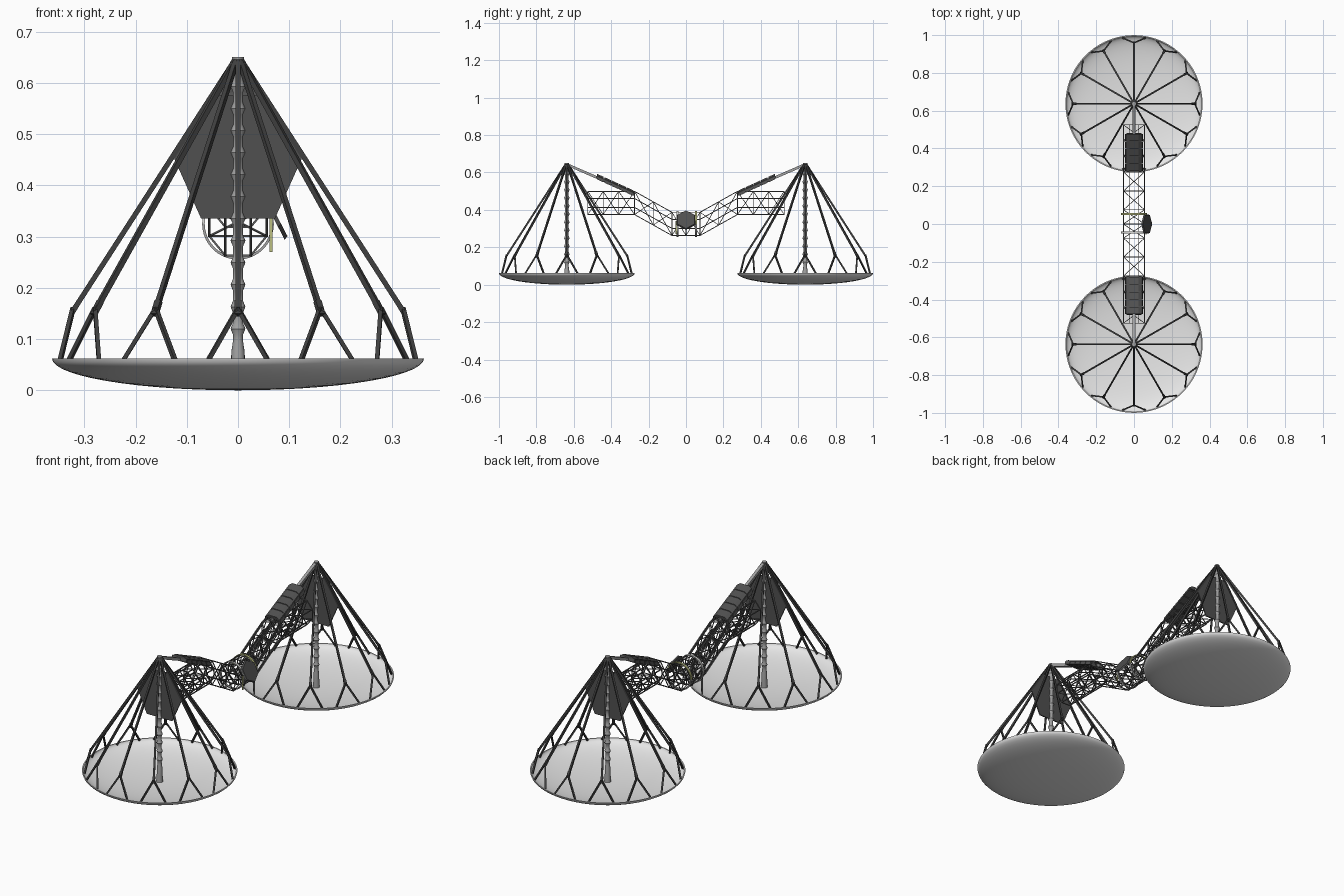
import bpy, bmesh, math
from mathutils import Vector, Matrix

if "Cube" in bpy.data.objects:
    bpy.data.objects.remove(bpy.data.objects["Cube"])

def mat(name, c):
    m = bpy.data.materials.new(name)
    m.diffuse_color = (*c, 1)
    m.use_nodes = True
    m.node_tree.nodes["Principled BSDF"].inputs["Base Color"].default_value = m.diffuse_color
    return m

DISH = mat("pale grey", (0.80, 0.80, 0.80))
STRUT = mat("near black", (0.05, 0.05, 0.05))
PANEL = mat("charcoal", (0.08, 0.08, 0.08))
TRUSS = mat("dark grey", (0.12, 0.12, 0.12))
METAL = mat("mid grey", (0.36, 0.36, 0.36))
YELLOW = mat("olive yellow", (0.50, 0.52, 0.22))
PALE = mat("ring grey", (0.70, 0.70, 0.68))

def finish(name, bm, mats, smooth=False):
    bmesh.ops.recalc_face_normals(bm, faces=bm.faces)
    me = bpy.data.meshes.new(name)
    bm.to_mesh(me)
    bm.free()
    ob = bpy.data.objects.new(name, me)
    bpy.context.collection.objects.link(ob)
    for m in mats:
        me.materials.append(m)
    if smooth:
        bpy.ops.object.select_all(action='DESELECT')
        ob.select_set(True)
        bpy.context.view_layer.objects.active = ob
        bpy.ops.object.shade_smooth_by_angle(angle=math.radians(40))
    return ob

def beam(bm, a, b, w, h=None):
    """Box from a to b, w wide and h deep."""
    a, b = Vector(a), Vector(b)
    d = (b - a).normalized()
    s = d.cross(Vector((0, 0, 1)))
    if s.length < 1e-3:
        s = d.cross(Vector((0, 1, 0)))
    s.normalize()
    u = s.cross(d)
    rot = Matrix((s, d, u)).transposed().to_4x4()
    bmesh.ops.create_cube(bm, size=1, matrix=Matrix.Translation((a + b) / 2) @ rot
                          @ Matrix.Diagonal((w, (b - a).length, h or w, 1)))

def lathe(bm, profile, n, closed=False):
    rings = []
    for r, z in profile:
        if r < 1e-6:
            rings.append([bm.verts.new((0, 0, z))] * n)
        else:
            rings.append([bm.verts.new((r * math.cos(2 * math.pi * i / n),
                                        r * math.sin(2 * math.pi * i / n), z)) for i in range(n)])
    for k in range(len(rings) if closed else len(rings) - 1):
        p, q = rings[k], rings[(k + 1) % len(rings)]
        for i in range(n):
            j = (i + 1) % n
            vs = list(dict.fromkeys((p[i], p[j], q[j], q[i])))
            if len(vs) > 2:
                bm.faces.new(vs)

def prism(bm, loop, offset):
    """Flat outline pushed along offset into a solid."""
    lo = [bm.verts.new(p) for p in loop]
    hi = [bm.verts.new(Vector(p) + Vector(offset)) for p in loop]
    bm.faces.new(lo)
    bm.faces.new(hi[::-1])
    for i in range(len(lo)):
        j = (i + 1) % len(lo)
        bm.faces.new((lo[i], hi[i], hi[j], lo[j]))

R, RIM, CY = 0.363, 0.062, 0.637
APEX = 0.65

for side, tag in ((-1, "front"), (1, "rear")):
    place = Matrix.Translation((0, side * CY, 0))

    # reflector dish: thin shell
    bm = bmesh.new()
    N = 14
    outer = [(R * math.sin(math.pi / 2 * k / N), RIM * (1 - math.cos(math.pi / 2 * k / N))) for k in range(N + 1)]
    inner = [(r * 0.985, 0.005 + z * 0.92) for r, z in reversed(outer)]
    lathe(bm, outer + inner, 72)
    bm.transform(place)
    finish(tag + "_dish", bm, [DISH], True)

    # twelve struts that fork to the rim
    bm = bmesh.new()
    for i in range(12):
        t = i * math.pi / 6
        pol = lambda r, z, o=0: (r * math.cos(t + o), r * math.sin(t + o), z)
        beam(bm, pol(0.006, 0.645), pol(0.322, 0.155), 0.009, 0.010)
        for o in (-0.167, 0.167):
            beam(bm, pol(0.322, 0.16), pol(0.352, 0.058, o), 0.008)
        beam(bm, pol(0.310, 0.174), pol(0.326, 0.147), 0.013, 0.010)
    bm.transform(place)
    finish(tag + "_struts", bm, [STRUT])

    # central mast with repeated collars
    bm = bmesh.new()
    prof = [(0, 0.004), (0.016, 0.004), (0.014, 0.04), (0.013, 0.075), (0.010, 0.095)]
    for k in range(12):
        z = 0.12 + k * 0.043
        prof += [(0.0095, z - 0.012), (0.0145, z), (0.0095, z + 0.012)]
    prof += [(0.008, 0.62), (0.012, 0.63), (0.012, APEX), (0, APEX)]
    lathe(bm, prof, 16)
    bm.transform(place)
    finish(tag + "_mast", bm, [METAL], True)

    # six-sided panel standing on the mast axis
    bm = bmesh.new()
    pts = [(-0.05, 0.575), (0.05, 0.575), (0.128, 0.46), (0.072, 0.335), (-0.072, 0.335), (-0.128, 0.46)]
    prism(bm, [(x, -0.003, z) for x, z in pts], (0, 0.006, 0))
    bm.transform(place)
    finish(tag + "_hex_panel", bm, [PANEL])

    # boom from the apex to the truss
    a, b = Vector((0, side * CY, 0.643)), Vector((0, side * 0.275, 0.485))
    bm = bmesh.new()
    beam(bm, a, b, 0.016, 0.014)
    finish(tag + "_boom", bm, [METAL])

    # row of arched radiator covers on the boom
    bm = bmesh.new()
    p, q = Vector((0, side * 0.478, 0.586)), Vector((0, side * 0.28, 0.496))
    arch = [(-0.047, -0.022), (-0.042, -0.004), (-0.024, 0.008), (0.024, 0.008), (0.042, -0.004), (0.047, -0.022)]
    for k in range(5):
        s, e = p.lerp(q, (k + 0.04) / 5), p.lerp(q, (k + 0.96) / 5)
        prism(bm, [s + Vector((x, 0, z)) for x, z in arch], e - s)
    beam(bm, p - Vector((0, 0, 0.008)), q - Vector((0, 0, 0.008)), 0.08, 0.014)
    finish(tag + "_radiator_covers", bm, [PANEL])

# lattice truss: eight rails, frames and wide cross braces
half = [(0.075, 0.325), (0.175, 0.381), (0.275, 0.437), (0.36, 0.437), (0.443, 0.437), (0.525, 0.437)]
stations = [(-y, z) for y, z in reversed(half)] + [(0, 0.325)] + half
section = [(0.056, 0.024), (0.025, 0.062), (-0.025, 0.062), (-0.056, 0.024),
           (-0.056, -0.024), (-0.025, -0.062), (0.025, -0.062), (0.056, -0.024)]
rings = [[(x, y, z + dz) for x, dz in section] for y, z in stations]
bm = bmesh.new()
for k, r in enumerate(rings):
    for i in range(8):
        beam(bm, r[i], r[(i + 1) % 8], 0.004)
        if k + 1 < len(rings):
            beam(bm, r[i], rings[k + 1][i], 0.0045)
    if k + 1 < len(rings):
        n = rings[k + 1]
        for i, j in ((0, 3), (4, 7), (1, 6), (2, 5)):
            beam(bm, r[i], n[j], 0.0035)
            beam(bm, r[j], n[i], 0.0035)
finish("lattice_truss", bm, [TRUSS])

# two rings around the middle of the truss, pale or yellow on top
for name, y, mats in (("rear_ring", 0.053, [METAL, YELLOW]), ("front_ring", -0.045, [METAL, PALE])):
    bm = bmesh.new()
    lathe(bm, [(0.065, -0.005), (0.070, -0.005), (0.070, 0.005), (0.065, 0.005)], 40, True)
    bm.transform(Matrix.Translation((0, y, 0.325)) @ Matrix.Rotation(math.pi / 2, 4, 'X'))
    for f in bm.faces:
        f.material_index = 1 if f.calc_center_median().z > 0.325 else 0
    finish(name, bm, mats, True)

# short yellow handrail on the right of the truss
bm = bmesh.new()
beam(bm, (0.064, -0.052, 0.27), (0.064, -0.052, 0.34), 0.006)
finish("handrail", bm, [YELLOW])

# tilted six-sided plate on the right of the middle
bm = bmesh.new()
bmesh.ops.create_cone(bm, cap_ends=True, segments=6, radius1=0.058, radius2=0.054, depth=0.008)
turn = Vector((0.887, 0, 0.461)).to_track_quat('Z', 'Y').to_matrix().to_4x4()
bm.transform(Matrix.Translation((0.068, 0, 0.347)) @ turn)
finish("six_sided_plate", bm, [PANEL])
